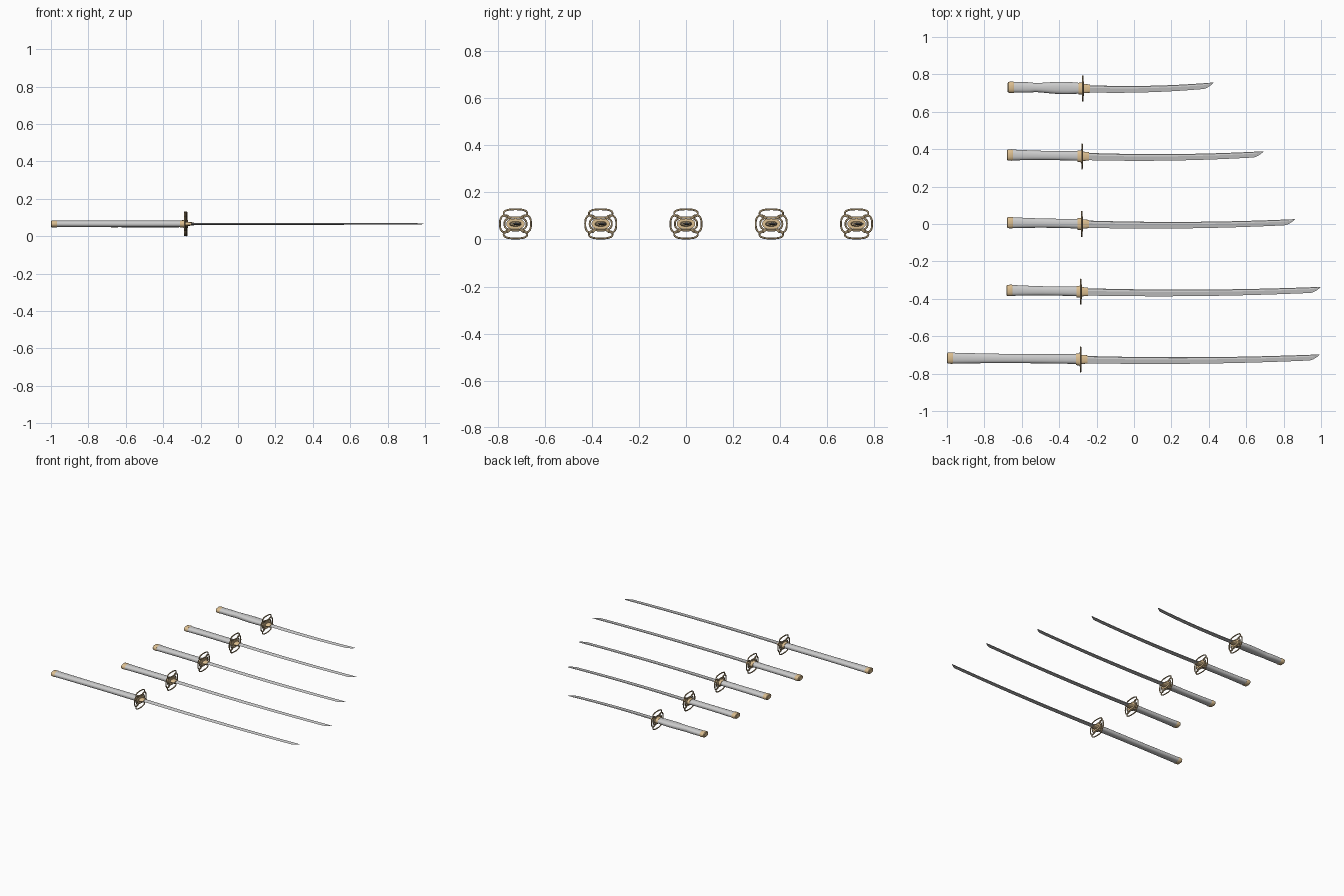
import bpy, bmesh, math
from mathutils import Vector

if "Cube" in bpy.data.objects:
    bpy.data.objects.remove(bpy.data.objects["Cube"])

Z = 0.066   # height of the sword axis

gold = bpy.data.materials.new("brass")
gold.diffuse_color = (0.72, 0.52, 0.28, 1)
gold.use_nodes = True
gold.node_tree.nodes["Principled BSDF"].inputs["Base Color"].default_value = gold.diffuse_color
dark_gold = bpy.data.materials.new("aged_brass")
dark_gold.diffuse_color = (0.45, 0.33, 0.18, 1)
dark_gold.use_nodes = True
dark_gold.node_tree.nodes["Principled BSDF"].inputs["Base Color"].default_value = dark_gold.diffuse_color


def loft(name, rings, mat=None, angle=35):
    """Skin a list of equal-length point rings and cap both ends."""
    bm = bmesh.new()
    vs = [[bm.verts.new(p) for p in r] for r in rings]
    n = len(vs[0])
    for a, b in zip(vs, vs[1:]):
        for i in range(n):
            j = (i + 1) % n
            bm.faces.new((a[i], a[j], b[j], b[i]))
    bm.faces.new(vs[0])
    bm.faces.new(vs[-1])
    bmesh.ops.recalc_face_normals(bm, faces=bm.faces)
    me = bpy.data.meshes.new(name)
    bm.to_mesh(me)
    bm.free()
    ob = bpy.data.objects.new(name, me)
    bpy.context.collection.objects.link(ob)
    if mat:
        me.materials.append(mat)
    bpy.ops.object.select_all(action='DESELECT')
    bpy.context.view_layer.objects.active = ob
    ob.select_set(True)
    bpy.ops.object.shade_smooth_by_angle(angle=math.radians(angle))
    return ob


def oval(x, y, hy, hz, n=24):
    """Slightly squared oval cross-section."""
    pts = []
    for i in range(n):
        a = 2 * math.pi * i / n
        c, s = math.cos(a), math.sin(a)
        pts.append((x, y + hy * math.copysign(abs(c) ** 0.85, c),
                    Z + hz * math.copysign(abs(s) ** 0.85, s)))
    return pts


def blade(name, x0, x1, y, tip):
    """Curved single-edged blade: spine on +y, cutting edge on -y."""
    rings = []
    tip_len = 0.06
    steps = [i / 20 * (x1 - tip_len - x0) for i in range(21)]
    steps += [x1 - x0 - tip_len * (1 - k / 8) for k in range(1, 9)]
    for d in steps:
        f = d / (x1 - x0)
        spine = 0.019 * (1 - f) + tip * f - 0.044 * f * (1 - f)
        w = 0.039 - 0.009 * f
        t = 0.0055 - 0.0015 * f
        u = max(0, (d - (x1 - x0 - tip_len)) / tip_len)
        k = max(0.01, 1 - u ** 1.8)
        w *= k
        t *= k
        x, top = x0 + d, y + spine
        rings.append([(x, top, Z), (x, top - 0.08 * w, Z + 0.7 * t),
                      (x, top - 0.35 * w, Z + t), (x, top - w, Z),
                      (x, top - 0.35 * w, Z - t), (x, top - 0.08 * w, Z - 0.7 * t)])
    loft(name, rings, None, 20)


def guard(name, x, y):
    """Openwork guard of interlaced wire loops."""
    cu = bpy.data.curves.new(name, 'CURVE')
    cu.dimensions = '3D'
    cu.bevel_depth = 0.004
    cu.bevel_resolution = 2
    loops = [(0, 0.044, 0.05, 0.018), (0, -0.044, 0.05, 0.018),
             (0.043, 0, 0.023, 0.036), (-0.043, 0, 0.023, 0.036),
             (0, 0, 0.047, 0.028)]
    for cy, cz, hy, hz in loops:
        sp = cu.splines.new('POLY')
        sp.use_cyclic_u = True
        n = 32
        sp.points.add(n - 1)
        for i in range(n):
            a = 2 * math.pi * i / n
            c, s = math.cos(a), math.sin(a)
            sp.points[i].co = (x, y + cy + hy * math.copysign(abs(c) ** 0.8, c),
                               Z + cz + hz * math.copysign(abs(s) ** 0.8, s), 1)
    cu.materials.append(dark_gold)
    ob = bpy.data.objects.new(name, cu)
    bpy.context.collection.objects.link(ob)


def sword(name, y, pommel, gx, tip_x, tip_y, bulge):
    # wrapped grip, slightly waisted
    a, b = pommel + 0.03, gx - 0.02
    rings = []
    for i in range(13):
        f = i / 12
        hy = 0.029 - 0.003 * f - 0.003 * math.sin(math.pi * f)
        hz = 0.0175
        if bulge:
            hy = 0.028 + 0.005 * math.sin(math.pi * (f * 1.9 - 0.95)) * (f > 0.3)
            hz = 0.0175 + 0.002 * math.sin(math.pi * f)
        rings.append(oval(a + (b - a) * f, y + 0.007 - 0.005 * f, hy, hz))
    loft(name + "_grip", rings)
    # pommel cap
    yc = y + 0.007
    loft(name + "_pommel_cap", [oval(pommel, yc, 0.024, 0.014),
                                oval(pommel + 0.004, yc, 0.029, 0.018),
                                oval(pommel + 0.028, yc, 0.031, 0.0195),
                                oval(pommel + 0.033, yc, 0.029, 0.018)], gold)
    # grip collar behind the guard
    loft(name + "_grip_collar", [oval(gx - 0.024, y, 0.031, 0.019),
                                 oval(gx - 0.004, y, 0.032, 0.02)], gold)
    # washer plate through the guard
    loft(name + "_washer", [oval(gx - 0.005, y, 0.039, 0.022),
                            oval(gx + 0.006, y, 0.039, 0.022)], gold)
    # blade collar
    loft(name + "_blade_collar", [oval(gx + 0.005, y, 0.025, 0.011),
                                  oval(gx + 0.038, y, 0.022, 0.008)], gold)
    guard(name + "_guard", gx, y)
    blade(name + "_blade", gx + 0.01, tip_x, y, tip_y)


# name, y, pommel x, guard x, tip x, tip rise, bulged grip
for args in [("dagger", 0.724, -0.675, -0.274, 0.428, 0.033, True),
             ("short_sword", 0.362, -0.68, -0.278, 0.695, 0.027, False),
             ("medium_sword", 0.0, -0.68, -0.279, 0.862, 0.026, False),
             ("long_sword", -0.362, -0.683, -0.284, 1.0, 0.026, False),
             ("great_sword", -0.724, -1.0, -0.286, 0.995, 0.027, False)]:
    sword(*args)
